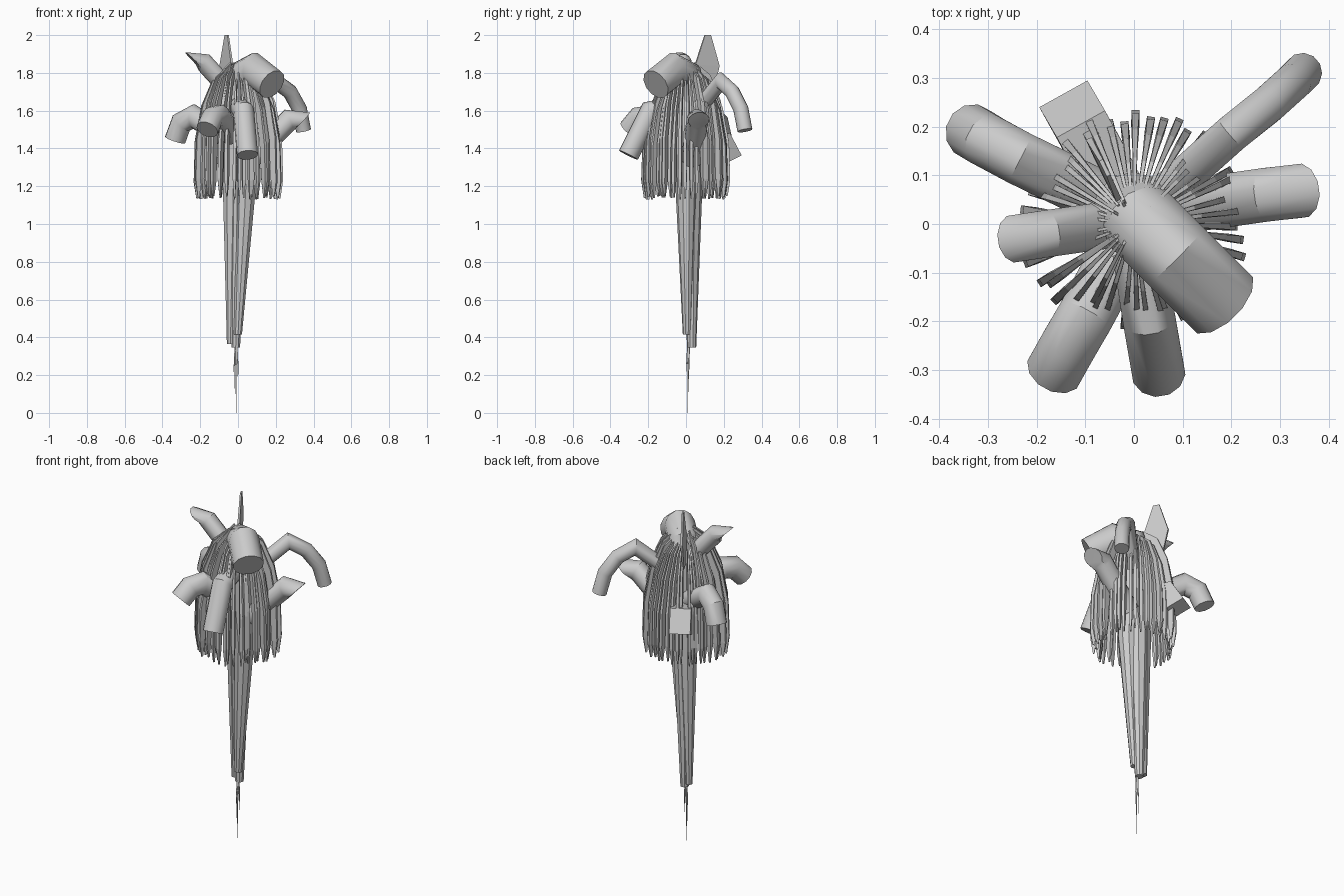
import bpy, bmesh, math, random
from mathutils import Vector

if "Cube" in bpy.data.objects:
    bpy.data.objects.remove(bpy.data.objects["Cube"])

random.seed(4)


def sweep(bm, pts, wide, deep, sides, side, end=None):
    """Sweep an elliptic section along a path lying across 'side', mitred at bends; 'end' turns the last ring."""
    pts = [Vector(p) for p in pts]
    side = Vector(side).normalized()
    rings = []
    for i, p in enumerate(pts):
        a = (p - pts[i - 1]).normalized() if i else (pts[1] - p).normalized()
        last = i == len(pts) - 1
        b = a if last else (pts[i + 1] - p).normalized()
        t = (a + b).normalized()
        n = side.cross(t).normalized() / max(0.75, t.dot(a))
        if last and end:
            n = side.cross(Vector(end)).normalized()
        ring = []
        for k in range(sides):
            w = 2 * math.pi * (k + 0.5) / sides
            ring.append(bm.verts.new(p + side * wide[i] * math.cos(w) + n * deep[i] * math.sin(w)))
        rings.append(ring)
    for r, q in zip(rings, rings[1:]):
        for k in range(sides):
            j = (k + 1) % sides
            bm.faces.new((r[k], r[j], q[j], q[k]))
    bm.faces.new(rings[0][::-1])
    bm.faces.new(rings[-1])


def finish(bm, name, smooth=False):
    bmesh.ops.recalc_face_normals(bm, faces=bm.faces)
    me = bpy.data.meshes.new(name)
    bm.to_mesh(me)
    bm.free()
    ob = bpy.data.objects.new(name, me)
    bpy.context.collection.objects.link(ob)
    if smooth:
        bpy.ops.object.select_all(action='DESELECT')
        ob.select_set(True)
        bpy.context.view_layer.objects.active = ob
        bpy.ops.object.shade_smooth_by_angle(angle=math.radians(35))


# Thick drooping branches: radius, sides, end direction, path
branches = {
    "branch_top": (0.084, 12, (0.6, -0.55, -0.45),
                   [(-0.005, 0.025, 1.66), (0.02, 0, 1.78), (0.085, -0.065, 1.815), (0.18, -0.16, 1.74)]),
    "branch_front": (0.056, 12, None, [(0.01, -0.06, 1.62), (0.03, -0.19, 1.595), (0.05, -0.305, 1.365)]),
    "branch_front_left": (0.06, 12, None, [(-0.03, -0.06, 1.47), (-0.10, -0.19, 1.57),
                                           (-0.135, -0.25, 1.56), (-0.163, -0.30, 1.50)]),
    "branch_left": (0.05, 12, (-0.7, -0.08, -0.7), [(-0.04, 0, 1.70), (-0.18, -0.02, 1.855), (-0.245, -0.03, 1.875)]),
    "branch_back_left": (0.057, 12, (-0.3, 0.15, -0.9), [(-0.06, 0.05, 1.46), (-0.235, 0.135, 1.57),
                                                         (-0.30, 0.17, 1.535), (-0.333, 0.19, 1.445)]),
    "branch_back": (0.08, 4, (-0.2, 0.35, -0.9), [(-0.03, 0.06, 1.40), (-0.095, 0.18, 1.42), (-0.12, 0.222, 1.34)]),
    "branch_right": (0.057, 12, (0.72, 0.1, -0.68), [(0.06, 0.03, 1.34), (0.27, 0.06, 1.55), (0.342, 0.068, 1.55)]),
    "branch_back_right": (0.04, 12, None, [(0.06, 0.06, 1.60), (0.20, 0.185, 1.755), (0.275, 0.245, 1.70),
                                           (0.325, 0.29, 1.61), (0.347, 0.312, 1.495)]),
}
for name, (r, sides, end, path) in branches.items():
    d = Vector(path[-1]) - Vector(path[0])
    bm = bmesh.new()
    sweep(bm, path, [r] * len(path), [r] * len(path), sides, (-d.y, d.x, 0), end)
    finish(bm, name, True)

# Skirt of thin hanging leaves
bm = bmesh.new()
profile = [(0.045, 1.84), (0.12, 1.77), (0.175, 1.64), (0.208, 1.46), (0.218, 1.22), (0.216, 1.13)]
wide = [0.004, 0.006, 0.008, 0.011, 0.012, 0.004]
deep = [0.015, 0.028, 0.028, 0.028, 0.022, 0.006]
count = 48
for i in range(count):
    a = 2 * math.pi * (i + random.uniform(-0.35, 0.35)) / count
    s = random.uniform(0.89, 1.04)
    dz = random.uniform(-0.05, 0.01)
    c, n = math.cos(a), math.sin(a)
    path = []
    for k, (r, z) in enumerate(profile):
        lift = dz if k < 4 else random.uniform(0, 0.02)
        path.append((c * r * s, n * r * s, z + lift))
    sweep(bm, path, wide, deep, 4, (-n, c, 0))
finish(bm, "hanging_leaves")

# Upright leaf on the crown
bm = bmesh.new()
sweep(bm, [(-0.06, 0.10, 1.68), (-0.062, 0.112, 1.84), (-0.06, 0.115, 2.0)],
      [0.006, 0.009, 0.006], [0.06, 0.1, 0.025], 4, (0.9, 0.44, 0))
finish(bm, "upright_leaf")

# Trunk: bundled tapering stems, bottom to top
stems = [
    ("stem_left", (-0.04, 0.03, 0.365), (-0.025, 0.025, 1.20), 0.02, 0.058),
    ("stem_right", (0.0, 0.005, 0.415), (0.042, 0.0, 1.20), 0.022, 0.056),
    ("stem_middle", (-0.012, 0.03, 0.345), (-0.005, 0.025, 1.20), 0.024, 0.062),
]
for name, lo, hi, r0, r1 in stems:
    bm = bmesh.new()
    sweep(bm, [lo, hi, (0, 0, 1.76)], [r0, r1, 0.07], [r0, r1, 0.07], 10, (1, 0, 0))
    finish(bm, name, True)

# Fine root hairs at the foot
bm = bmesh.new()
for x, y, z in [(-0.01, 0.01, 0), (-0.02, 0.012, 0.13), (0.0, 0.015, 0.18), (-0.012, 0.004, 0.22)]:
    sweep(bm, [(-0.01, 0.014, 0.36), (x, y, 0.22 + z * 0.2), (x, y, z)],
          [0.008, 0.003, 0.001], [0.008, 0.003, 0.001], 5, (1, 0, 0))
finish(bm, "root_hairs")
